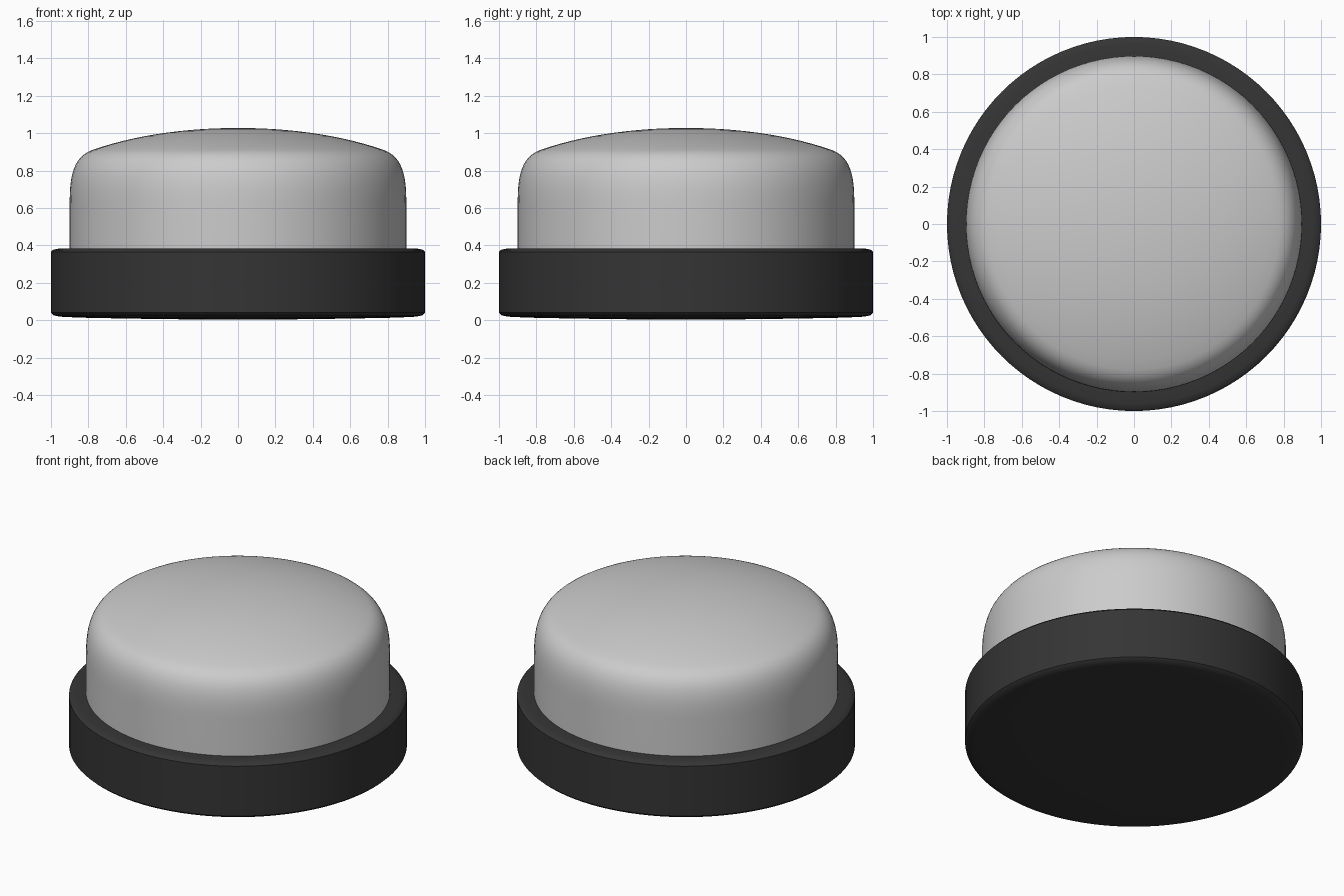
import bpy, bmesh, math
from mathutils import Vector, geometry

if "Cube" in bpy.data.objects:
    bpy.data.objects.remove(bpy.data.objects["Cube"])


def lathe(name, profile, steps=96, color=None):
    """Spin an (r, z) profile around the z axis."""
    bm = bmesh.new()
    verts = [bm.verts.new((r, 0, z)) for r, z in profile]
    edges = [bm.edges.new(pair) for pair in zip(verts, verts[1:])]
    bmesh.ops.spin(bm, geom=verts + edges, cent=(0, 0, 0), axis=(0, 0, 1),
                   angle=2 * math.pi, steps=steps)
    bmesh.ops.remove_doubles(bm, verts=bm.verts, dist=1e-4)
    bmesh.ops.recalc_face_normals(bm, faces=bm.faces)
    mesh = bpy.data.meshes.new(name)
    bm.to_mesh(mesh)
    bm.free()
    ob = bpy.data.objects.new(name, mesh)
    bpy.context.collection.objects.link(ob)
    if color:
        mat = bpy.data.materials.new(name + "_material")
        mat.diffuse_color = (*color, 1)
        mat.use_nodes = True
        mat.node_tree.nodes["Principled BSDF"].inputs["Base Color"].default_value = mat.diffuse_color
        mesh.materials.append(mat)
    bpy.ops.object.select_all(action='DESELECT')
    ob.select_set(True)
    bpy.context.view_layer.objects.active = ob
    bpy.ops.object.shade_smooth_by_angle(angle=math.radians(40))
    return ob


def bezier(a, b, c, d, n=14):
    pts = geometry.interpolate_bezier(*[Vector((*p, 0)) for p in (a, b, c, d)], n)
    return [(p.x, p.y) for p in pts]


# Dark base ring with softened rims and a very slightly bulging underside
lathe("base", [(0, 0.003), (0.3, 0.005), (0.6, 0.009), (0.85, 0.014),
               (0.95, 0.019), (0.985, 0.026), (1.0, 0.04),
               (1.0, 0.365), (0.99, 0.376), (0.96, 0.383), (0.88, 0.385)],
      color=(0.035, 0.035, 0.035))

# Grey cap: straight wall, tight shoulder, shallow crown
shoulder = bezier((0.9, 0.62), (0.9, 0.75), (0.89, 0.87), (0.78, 0.91))
crown = bezier((0.78, 0.91), (0.55, 0.99), (0.28, 1.028), (0, 1.028))
lathe("cap", [(0.9, 0.37)] + shoulder + crown[1:])
